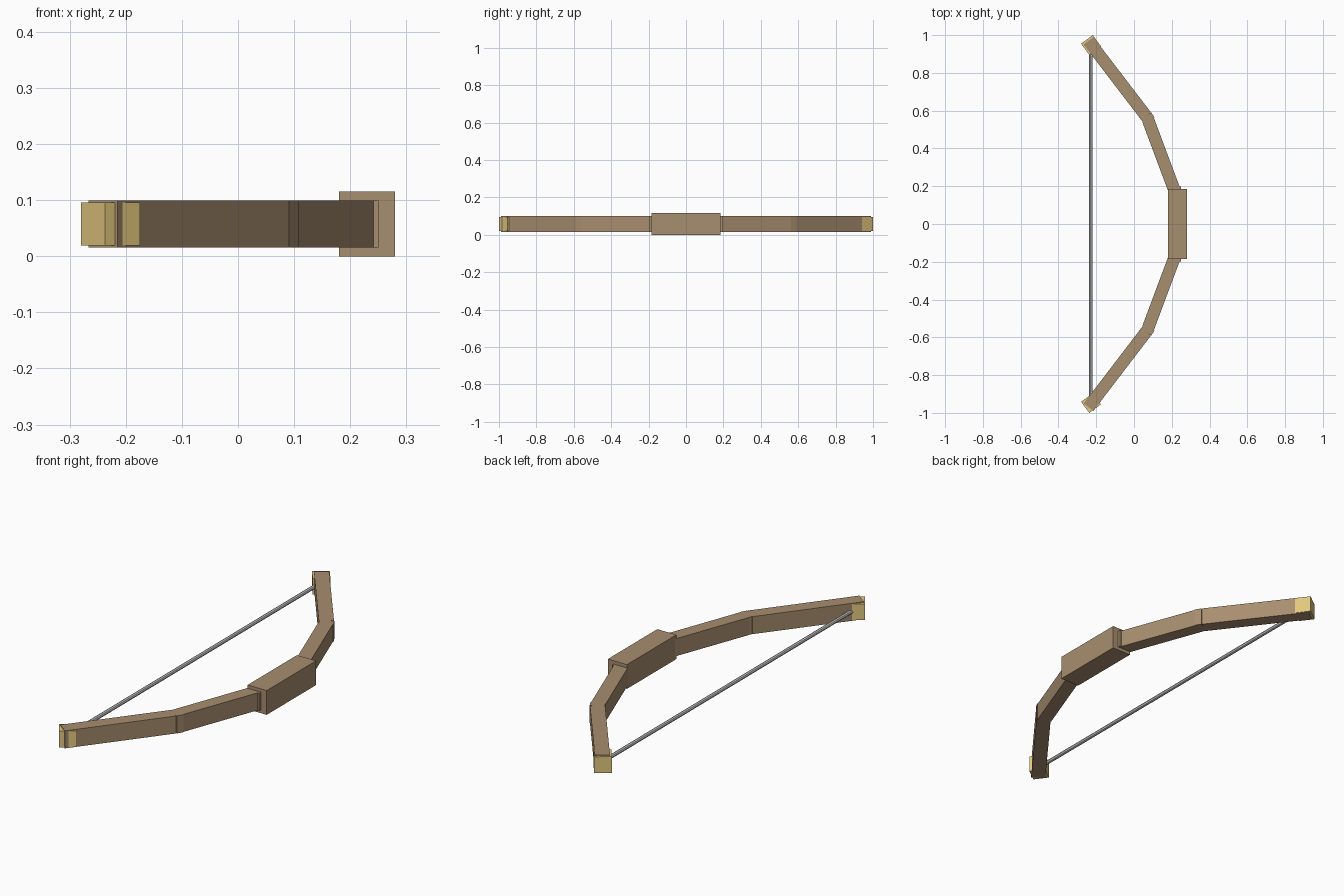
import bpy
import math
from mathutils import Vector

if "Cube" in bpy.data.objects:
    bpy.data.objects.remove(bpy.data.objects["Cube"], do_unlink=True)

MID_Z = 0.0575


def material(name, rgb):
    mat = bpy.data.materials.new(name)
    mat.use_nodes = True
    color = (*rgb, 1)
    mat.diffuse_color = color
    mat.node_tree.nodes["Principled BSDF"].inputs["Base Color"].default_value = color
    return mat


wood = material("brown wood", (0.39, 0.27, 0.16))
horn = material("pale yellow horn", (0.76, 0.57, 0.21))
cord = material("light grey cord", (0.65, 0.65, 0.65))


def box(name, center, size, angle, mat):
    bpy.ops.mesh.primitive_cube_add(size=1, location=(*center, MID_Z))
    obj = bpy.context.object
    obj.name = name
    obj.scale = size
    obj.rotation_euler.z = angle
    obj.data.materials.append(mat)


def limb(name, start, end):
    a, b = Vector(start), Vector(end)
    run = b - a
    box(name, (a + b) / 2, (0.065, run.length, 0.083),
        math.atan2(-run.x, run.y), wood)


# Grip block, with the straight core just showing at its ends
box("grip", (0.23, 0), (0.1, 0.37, 0.115), 0, wood)
box("grip_core", (0.215, 0), (0.07, 0.396, 0.083), 0, wood)

# Two straight limb sections with a short joint, and a tip block at each end
for side, label in ((1, "back"), (-1, "front")):
    limb(label + "_inner_limb", (0.22, 0.162 * side), (0.075, 0.55 * side))
    limb(label + "_limb_joint", (0.08, 0.546 * side), (0.064, 0.574 * side))
    limb(label + "_outer_limb", (0.064, 0.571 * side), (-0.241, 0.97 * side))
    # Both tips turn the same way, so the front one sits across its limb
    box(label + "_tip", (-0.2275, 0.948 * side), (0.077, 0.073, 0.077),
        math.radians(36.3), horn)

# Bowstring
bpy.ops.mesh.primitive_cylinder_add(vertices=8, radius=0.009, depth=1.9,
                                    location=(-0.229, 0, MID_Z),
                                    rotation=(math.pi / 2, 0, 0))
string = bpy.context.object
string.name = "bowstring"
string.data.materials.append(cord)
